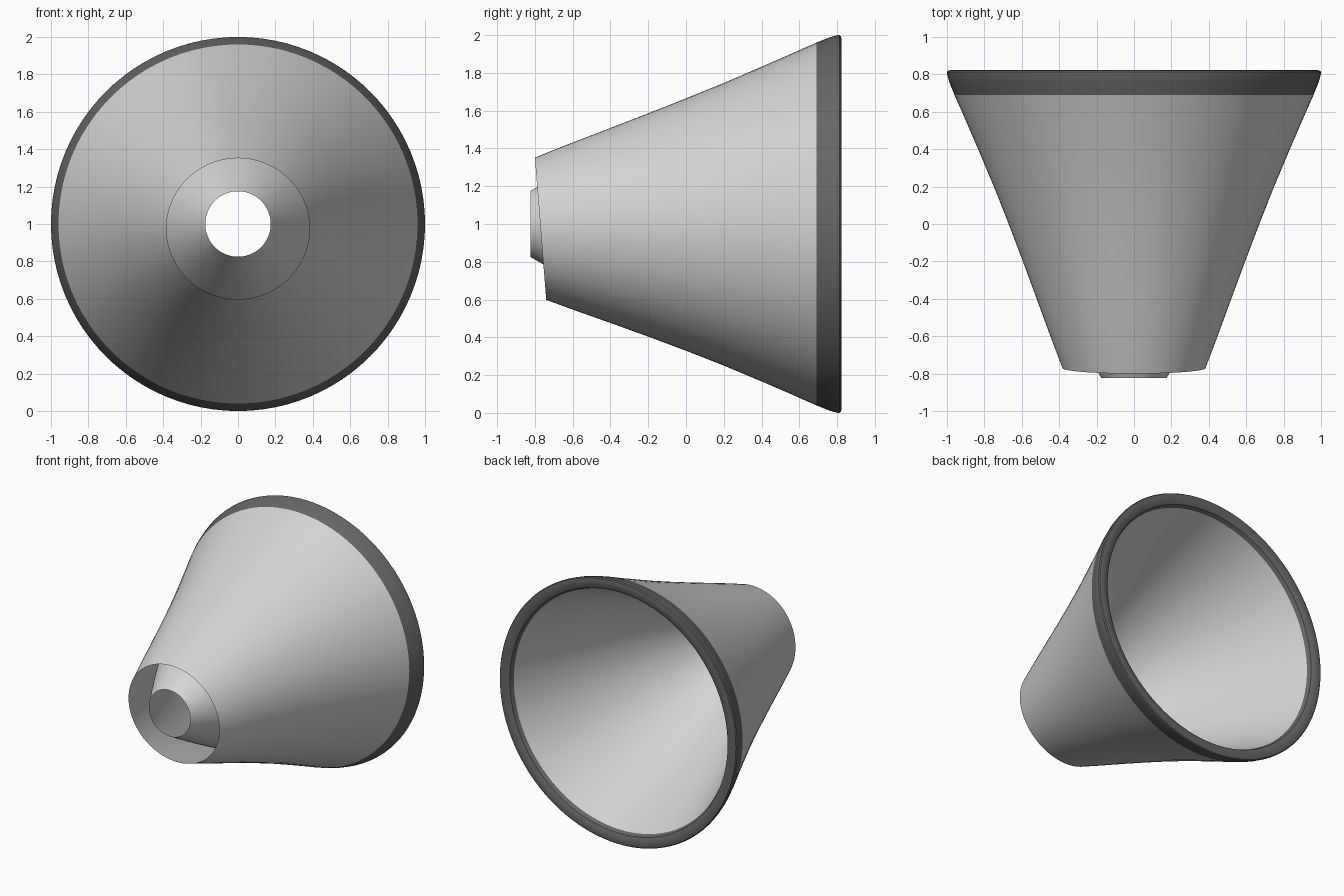
import bpy, bmesh, math

if "Cube" in bpy.data.objects:
    bpy.data.objects.remove(bpy.data.objects["Cube"])

SEG = 96


def material(name, v):
    m = bpy.data.materials.new(name)
    m.diffuse_color = (v, v, v, 1)
    m.use_nodes = True
    m.node_tree.nodes["Principled BSDF"].inputs["Base Color"].default_value = m.diffuse_color
    return m


light_grey = material("light grey", 0.67)
dark_grey = material("dark grey", 0.135)


def revolve(name, profile, mat, tilt=False, flip=False):
    """Spin (y, radius) points around the y axis at height z = 1."""
    bm = bmesh.new()
    rings = []
    for y, r in profile:
        # the narrow end leans slightly, fading out towards the rim
        w = max(0.0, (0.69 - y) / 1.46) ** 2 if tilt else 0.0
        ring = []
        for i in range(SEG):
            a = 2 * math.pi * i / SEG
            s = math.sin(a)
            ring.append(bm.verts.new((r * math.cos(a) * (1 + 0.015 * w),
                                      y - 0.03 * w * s,
                                      1 - 0.025 * w + r * s)))
        rings.append(ring)
    for p, q in zip(rings, rings[1:]):
        for i in range(SEG):
            j = (i + 1) % SEG
            f = [p[i], p[j], q[j], q[i]]
            bm.faces.new(f[::-1] if flip else f)
    me = bpy.data.meshes.new(name)
    bm.to_mesh(me)
    bm.free()
    me.materials.append(mat)
    ob = bpy.data.objects.new(name, me)
    bpy.context.collection.objects.link(ob)
    bpy.ops.object.select_all(action='DESELECT')
    ob.select_set(True)
    bpy.context.view_layer.objects.active = ob
    bpy.ops.object.shade_smooth_by_angle(angle=math.radians(40))
    return ob


# outer shell, open at the narrow end
revolve("outer_shell",
        [(-0.77, 0.377), (-0.72, 0.396), (-0.6, 0.442), (-0.4, 0.516),
         (-0.2, 0.591), (0, 0.668), (0.2, 0.748), (0.4, 0.833),
         (0.55, 0.898), (0.69, 0.96)], light_grey, tilt=True)

# dark band with a bevelled lip folding into the cone
revolve("rim_band",
        [(0.69, 0.96), (0.76, 0.988), (0.80, 0.999), (0.812, 1.0),
         (0.82, 0.994), (0.823, 0.98), (0.823, 0.945), (0.81, 0.918),
         (0.78, 0.905)], dark_grey)

# inner cone, its small open end poking out at the front
revolve("inner_cone",
        [(-0.823, 0.175), (-0.7, 0.246), (-0.55, 0.329), (-0.4, 0.409),
         (-0.2, 0.508), (0, 0.6), (0.2, 0.684), (0.4, 0.762),
         (0.6, 0.837), (0.78, 0.905)], light_grey, flip=True)
